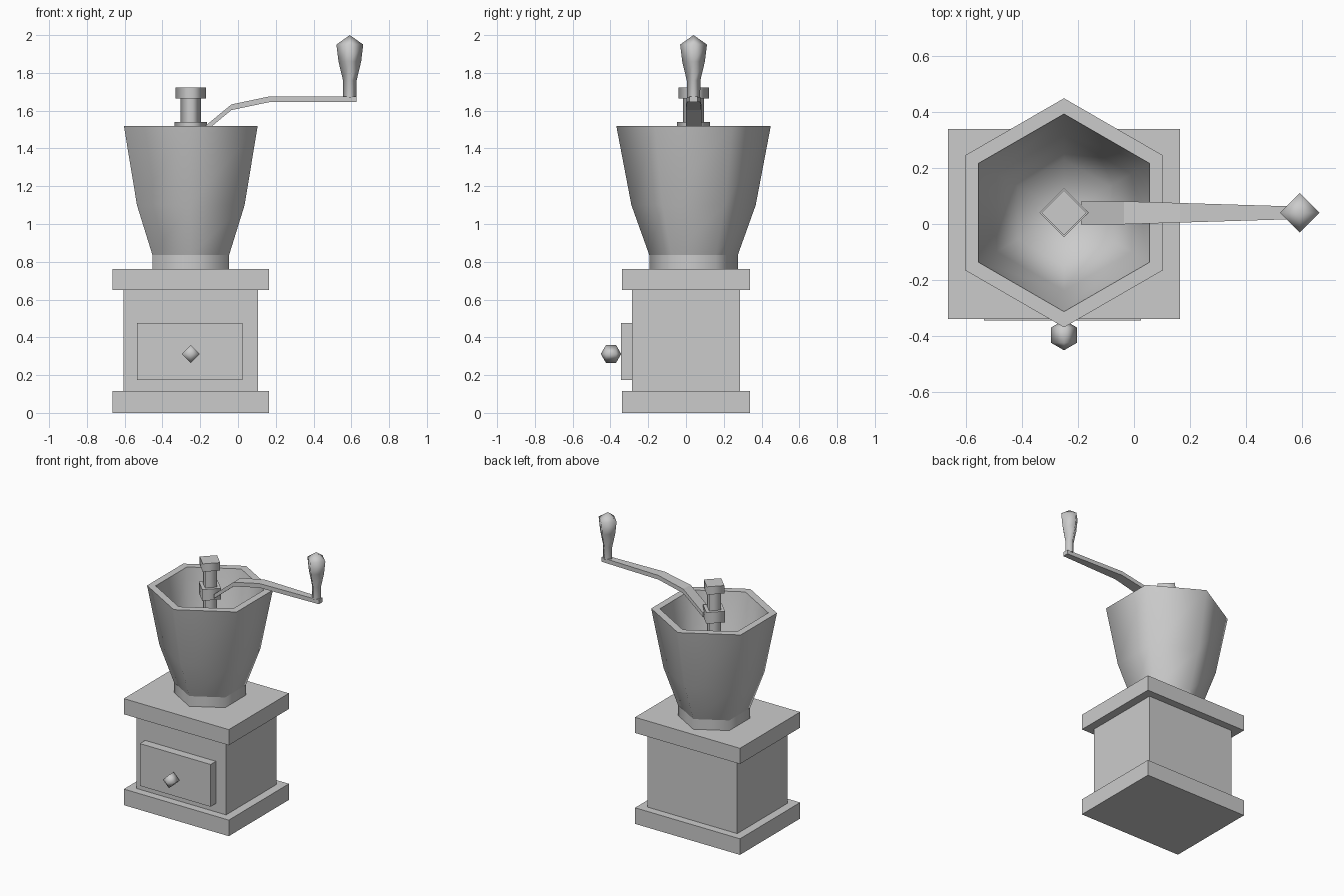
import bpy, bmesh, math
from mathutils import Matrix

cube = bpy.data.objects.get("Cube")
if cube:
    bpy.data.objects.remove(cube, do_unlink=True)

grey = bpy.data.materials.new("plain grey")
grey.use_nodes = True
colour = (0.6, 0.6, 0.6, 1)
grey.diffuse_color = colour
grey.node_tree.nodes["Principled BSDF"].inputs["Base Color"].default_value = colour

CX, CY = -0.25, 0.04   # axis of the hopper and shaft


def finish(bm, name):
    bmesh.ops.recalc_face_normals(bm, faces=bm.faces)
    mesh = bpy.data.meshes.new(name)
    bm.to_mesh(mesh)
    bm.free()
    mesh.materials.append(grey)
    obj = bpy.data.objects.new(name, mesh)
    bpy.context.collection.objects.link(obj)
    return obj


def box(name, x, y, z):
    bm = bmesh.new()
    bmesh.ops.create_cube(bm, size=1)
    for v in bm.verts:
        v.co = [(lo + hi) / 2 + c * (hi - lo) for c, (lo, hi) in zip(v.co, (x, y, z))]
    return finish(bm, name)


def lathe(name, profile, sides, centre, sharp=(), turn=0.0):
    """Smooth turned part; profile is (radius, z), sharp lists crisp rings."""
    bm = bmesh.new()
    rings = []
    for r, z in profile:
        count = sides if r > 0 else 1
        angles = [turn + math.tau * i / sides for i in range(count)]
        rings.append([bm.verts.new((centre[0] + r * math.cos(a),
                                    centre[1] + r * math.sin(a), z)) for a in angles])
    for low, high in zip(rings, rings[1:]):
        for i in range(sides):
            j = (i + 1) % sides
            quad = [low[i % len(low)], low[j % len(low)],
                    high[j % len(high)], high[i % len(high)]]
            bm.faces.new(list(dict.fromkeys(quad))).smooth = True
    for ring in (rings[0], rings[-1]):
        if len(ring) > 1:
            bm.faces.new(ring)
    for k in sharp:
        for i in range(sides):
            edge = bm.edges.get((rings[k][i], rings[k][(i + 1) % sides]))
            edge.smooth = False
    return finish(bm, name)


def post(name, r, z0, z1):
    return lathe(name, [(r, z0), (r, z1)], 4, (CX, CY), sharp=(0, 1))


# Wooden box with its plinth, lid and drawer
box("base_plinth", (-0.665, 0.165), (-0.34, 0.34), (0, 0.115))
box("box_body", (-0.605, 0.105), (-0.285, 0.285), (0.115, 0.65))
box("box_lid", (-0.665, 0.165), (-0.34, 0.34), (0.65, 0.762))
box("drawer_front", (-0.535, 0.025), (-0.345, -0.28), (0.175, 0.477))

# Drawer knob, a coarse ball with its poles along y
bm = bmesh.new()
bmesh.ops.create_uvsphere(bm, u_segments=4, v_segments=3, radius=0.054)
for f in bm.faces:
    f.smooth = True
bm.transform(Matrix.Translation((CX, -0.397, 0.312)) @ Matrix.Rotation(math.pi / 2, 4, "X"))
finish(bm, "drawer_knob")

# Six-sided hopper: outer wall, flat rim, inner bowl
lathe("hopper_collar", [(0.234, 0.76), (0.234, 0.835)], 6, (CX, CY),
      sharp=(0, 1), turn=math.pi / 6)
lathe("hopper", [(0.234, 0.835), (0.329, 1.1), (0.409, 1.52), (0.353, 1.52),
                 (0.278, 1.1), (0.19, 0.87), (0, 0.85)], 6, (CX, CY),
      sharp=(0, 2, 3), turn=math.pi / 6)

# Shaft with its collar and cap
post("shaft", 0.055, 0.85, 1.67)
post("shaft_collar", 0.087, 1.46, 1.54)
post("shaft_cap", 0.081, 1.665, 1.722)

# Bent crank arm tapering toward the handle: (x, top z, bottom z, half width)
stations = [(-0.19, 1.505, 1.475, 0.041), (-0.035, 1.633, 1.603, 0.041),
            (0.165, 1.675, 1.645, 0.035), (0.627, 1.675, 1.645, 0.021)]
bm = bmesh.new()
sections = [[bm.verts.new((x, CY + s * w, z)) for s, z in
             ((-1, low), (1, low), (1, top), (-1, top))]
            for x, top, low, w in stations]
for a, b in zip(sections, sections[1:]):
    for i in range(4):
        j = (i + 1) % 4
        bm.faces.new((a[i], a[j], b[j], b[i]))
bm.faces.new(sections[0])
bm.faces.new(sections[-1])
finish(bm, "crank_arm")

# Turned handle
lathe("crank_handle", [(0.035, 1.67), (0.036, 1.76), (0.06, 1.86), (0.071, 1.95), (0, 2.0)],
      4, (0.592, CY), sharp=(0,))
